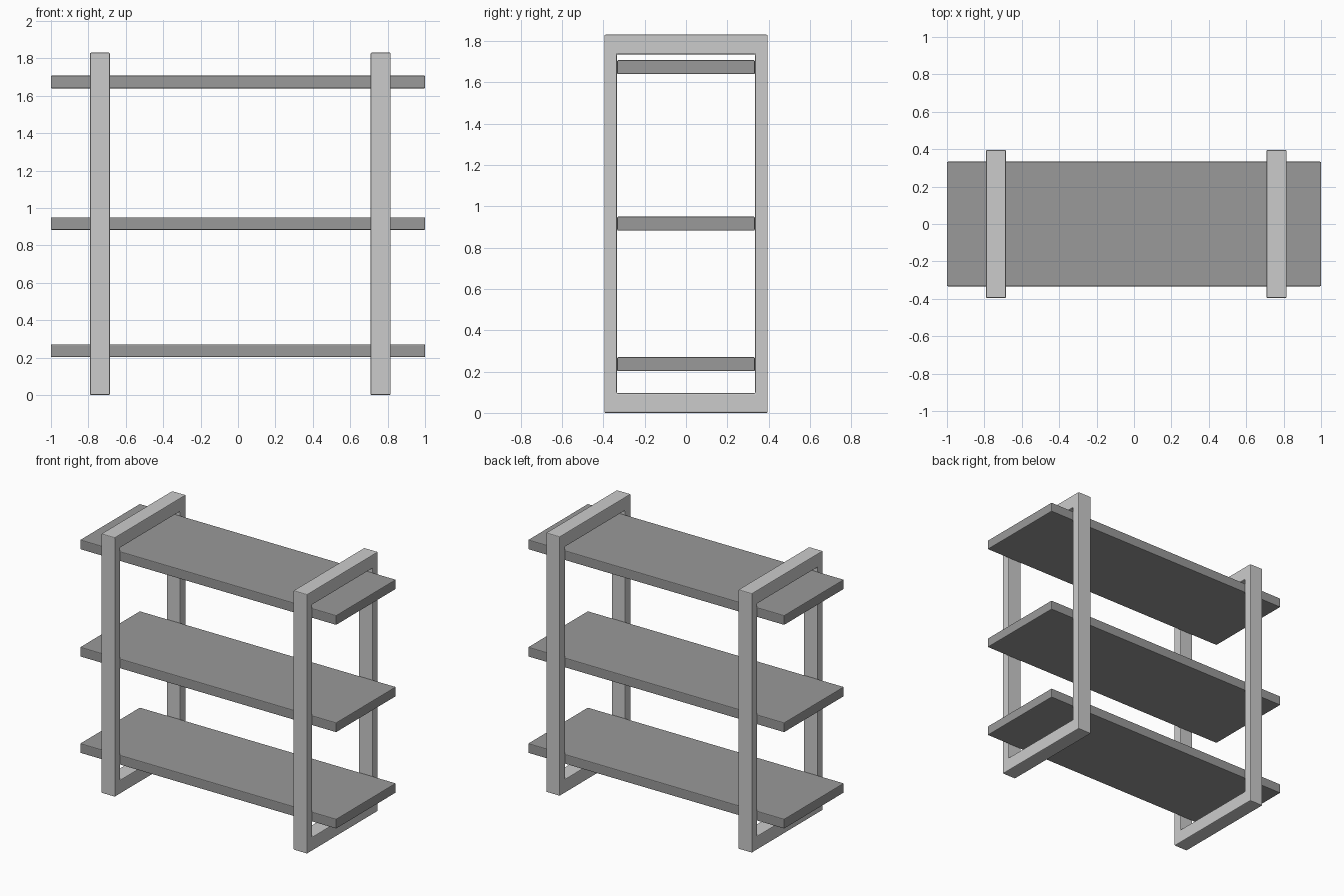
import bpy, bmesh

if "Cube" in bpy.data.objects:
    bpy.data.objects.remove(bpy.data.objects["Cube"])

EDGE = 0.005  # tiny softened edges

# Dark grey for the boards
dark = bpy.data.materials.new("dark_grey")
dark.diffuse_color = (0.32, 0.32, 0.32, 1)
dark.use_nodes = True
dark.node_tree.nodes["Principled BSDF"].inputs["Base Color"].default_value = dark.diffuse_color


def finish(name, bm):
    bmesh.ops.recalc_face_normals(bm, faces=bm.faces)
    mesh = bpy.data.meshes.new(name)
    bm.to_mesh(mesh)
    bm.free()
    obj = bpy.data.objects.new(name, mesh)
    bpy.context.collection.objects.link(obj)
    bevel = obj.modifiers.new("soft_edges", 'BEVEL')
    bevel.width = EDGE
    bevel.segments = 2
    bevel.limit_method = 'ANGLE'
    return obj


def rect(y, z0, z1):
    return [(-y, z0), (y, z0), (y, z1), (-y, z1)]


def side_frame(name, x0, x1):
    # Upright rectangular ring, extruded along x
    bm = bmesh.new()
    outer = [bm.verts.new((x0, y, z)) for y, z in rect(0.395, 0.0, 1.83)]
    inner = [bm.verts.new((x0, y, z)) for y, z in rect(0.335, 0.096, 1.735)]
    faces = []
    for i in range(4):
        j = (i + 1) % 4
        faces.append(bm.faces.new((outer[i], outer[j], inner[j], inner[i])))
    new = bmesh.ops.extrude_face_region(bm, geom=faces, use_keep_orig=True)["geom"]
    verts = [v for v in new if isinstance(v, bmesh.types.BMVert)]
    bmesh.ops.translate(bm, verts=verts, vec=(x1 - x0, 0, 0))
    return finish(name, bm)


def shelf(name, z0, z1):
    bm = bmesh.new()
    bmesh.ops.create_cube(bm, size=1)
    bmesh.ops.scale(bm, verts=bm.verts, vec=(2.0, 0.666, z1 - z0))
    bmesh.ops.translate(bm, verts=bm.verts, vec=(0, 0, (z0 + z1) / 2))
    obj = finish(name, bm)
    obj.data.materials.append(dark)
    return obj


# Two closed side frames
side_frame("left_frame", -0.791, -0.685)
side_frame("right_frame", 0.709, 0.816)

# Three boards running through the frames
for name, z0, z1 in (("bottom_shelf", 0.202, 0.27),
                     ("middle_shelf", 0.882, 0.95),
                     ("top_shelf", 1.639, 1.707)):
    shelf(name, z0, z1)
